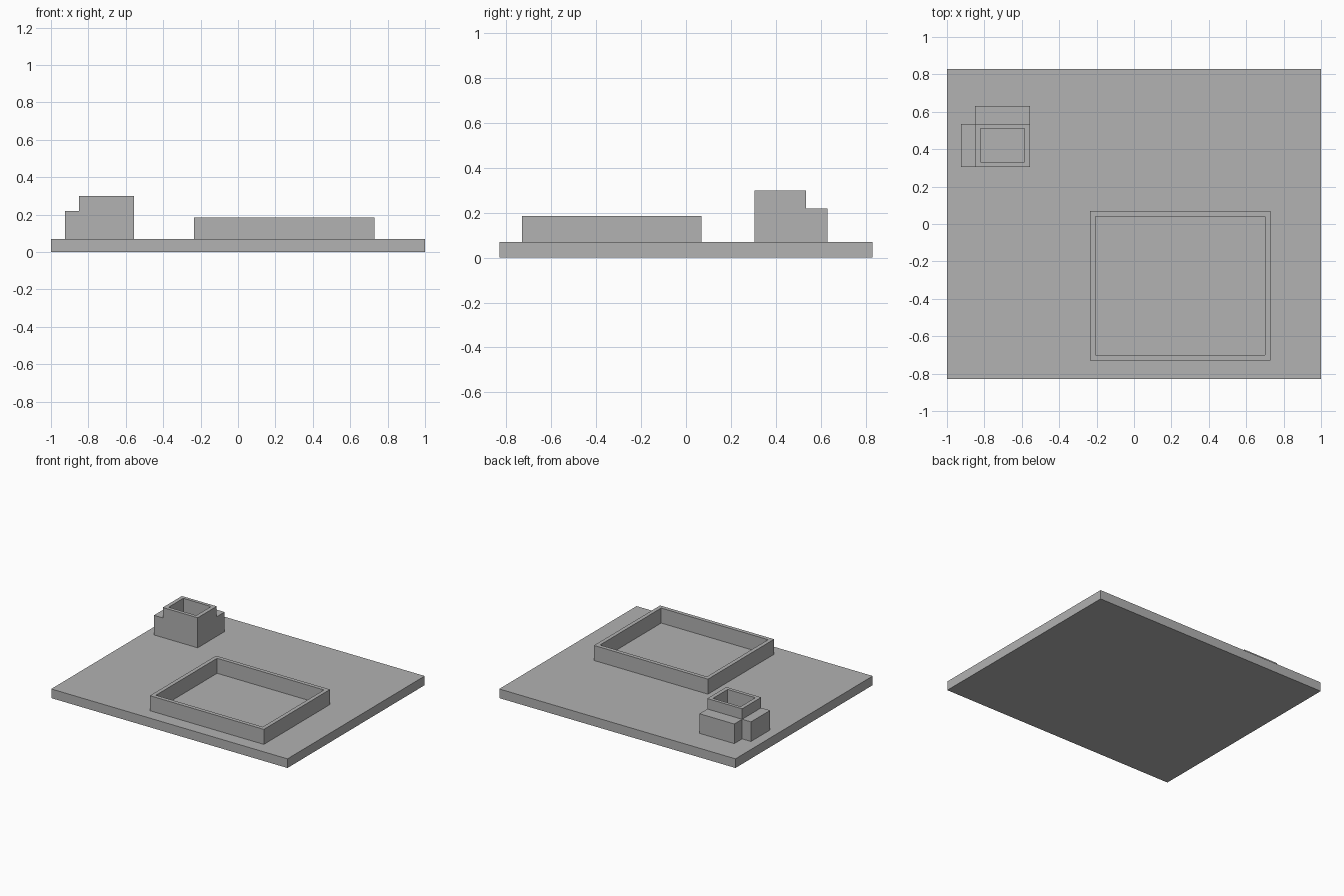
import bpy
import bmesh

cube = bpy.data.objects.get("Cube")
if cube:
    bpy.data.objects.remove(cube, do_unlink=True)

grey = bpy.data.materials.new("plain_grey")
grey.use_nodes = True
grey.diffuse_color = (0.445, 0.445, 0.445, 1)
grey.node_tree.nodes["Principled BSDF"].inputs["Base Color"].default_value = grey.diffuse_color

DECK = 0.07


def finish(name, bm):
    bmesh.ops.recalc_face_normals(bm, faces=bm.faces)
    mesh = bpy.data.meshes.new(name)
    bm.to_mesh(mesh)
    bm.free()
    mesh.materials.append(grey)
    obj = bpy.data.objects.new(name, mesh)
    bpy.context.collection.objects.link(obj)
    return obj


def corners(bm, rect, z):
    x0, x1, y0, y1 = rect
    return [bm.verts.new((x, y, z)) for x, y in ((x0, y0), (x1, y0), (x1, y1), (x0, y1))]


def box(name, rect, z0, z1):
    bm = bmesh.new()
    low, high = corners(bm, rect, z0), corners(bm, rect, z1)
    bm.faces.new(low)
    bm.faces.new(high)
    for i in range(4):
        j = (i + 1) % 4
        bm.faces.new((low[i], low[j], high[j], high[i]))
    return finish(name, bm)


def open_frame(name, outer, inner, z0, z1):
    """Rectangular wall ring, open at the top."""
    bm = bmesh.new()
    loops = [corners(bm, outer, z0), corners(bm, outer, z1),
             corners(bm, inner, z1), corners(bm, inner, z0)]
    for a, b in zip(loops, loops[1:] + loops[:1]):
        for i in range(4):
            j = (i + 1) % 4
            bm.faces.new((a[i], a[j], b[j], b[i]))
    return finish(name, bm)


# Ground slab
box("base_slab", (-1, 1, -0.83, 0.83), 0, DECK)

# Large low enclosure
open_frame("large_enclosure", (-0.235, 0.73, -0.73, 0.07),
           (-0.205, 0.70, -0.70, 0.04), DECK, 0.185)

# Small tower with two lower wings
open_frame("small_tower", (-0.85, -0.555, 0.305, 0.535),
           (-0.82, -0.585, 0.332, 0.51), DECK, 0.30)
box("right_wing", (-0.925, -0.85, 0.305, 0.535), DECK, 0.22)
box("back_wing", (-0.85, -0.555, 0.535, 0.63), DECK, 0.22)
